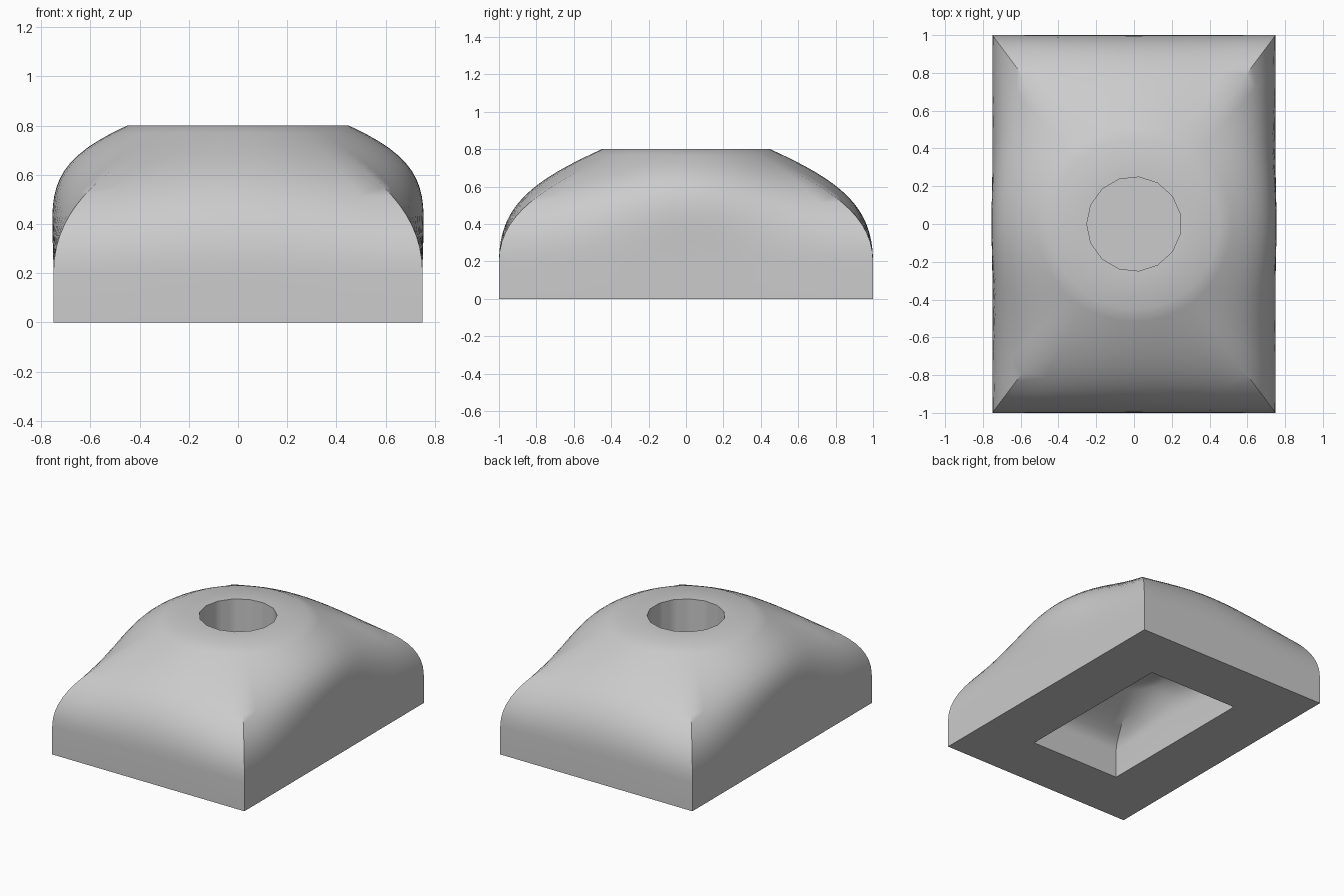
import bpy, bmesh, math

cube = bpy.data.objects.get("Cube")
if cube:
    bpy.data.objects.remove(cube, do_unlink=True)

HX, HY = 0.75, 1.0
STEPS = 60
HOLE_SIDES = 15
corner = math.atan2(HY, HX)
corners = [corner, math.pi - corner, math.pi + corner, 2 * math.pi - corner]

# Even angles, with the nearest ones moved onto the block's corners
angles = [2 * math.pi * i / STEPS for i in range(STEPS)]
for c in corners:
    angles[round(c * STEPS / (2 * math.pi))] = c


def rect_ring(hx, hy):
    ring = []
    for a in angles:
        k = min(HX / max(abs(math.cos(a)), 1e-9), HY / max(abs(math.sin(a)), 1e-9))
        ring.append((k * math.cos(a) * hx / HX, k * math.sin(a) * hy / HY))
    return ring


def circle_ring(r):
    return [(r * math.cos(a), r * math.sin(a)) for a in angles]


def polygon_ring(r, sides):
    step = 2 * math.pi / sides
    ring = []
    for a in angles:
        off = (a - math.pi) % step - step / 2
        k = r * math.cos(step / 2) / math.cos(off)
        ring.append((k * math.cos(a), k * math.sin(a)))
    return ring


def at(ring, z):
    return [(x, y, z) for x, y in ring]


def loft(low, high, z0, z1, rise, outward, slope, n):
    """Hermite blend: leaves the low ring vertically, meets the high ring at a slope."""
    rings = []
    for i in range(n + 1):
        t = i / n
        h01 = t * t * (3 - 2 * t)
        h10 = t * (1 - t) ** 2
        h11 = t * t * (t - 1)
        z = z0 + (z1 - z0) * h01 + rise * h10 + slope * h11
        rings.append([
            (p[0] + (q[0] - p[0]) * h01 - outward * math.cos(a) * h11,
             p[1] + (q[1] - p[1]) * h01 - outward * math.sin(a) * h11, z)
            for p, q, a in zip(low, high, angles)])
    return rings


outer, pocket = rect_ring(HX, HY), rect_ring(0.35, 0.6)
hole = polygon_ring(0.25, HOLE_SIDES)

# Underside pocket from its ceiling down, then the outer wall, dome and hole
rings = loft(pocket, circle_ring(0.2), 0.2, 0.42, 0.3, 0.3, 0.1, 8)[::-1]
rings += [at(pocket, 0), at(outer, 0)]
rings += loft(outer, circle_ring(0.45), 0.2, 0.8, 0.9, 1.1, 0.5, 16)
rings += [at(hole, 0.8), at(hole, 0.45)]

bm = bmesh.new()
loops = [[bm.verts.new(p) for p in ring] for ring in rings]
for a, b in zip(loops, loops[1:]):
    for i in range(STEPS):
        j = (i + 1) % STEPS
        bm.faces.new((a[i], a[j], b[j], b[i]))
bm.faces.new(loops[0][::-1])
bm.faces.new(loops[-1])
bmesh.ops.recalc_face_normals(bm, faces=bm.faces)

mesh = bpy.data.meshes.new("domed_block")
bm.to_mesh(mesh)
bm.free()
body = bpy.data.objects.new("domed_block", mesh)
bpy.context.collection.objects.link(body)

# Single grey material
grey = bpy.data.materials.new("light_grey")
grey.use_nodes = True
colour = (0.6, 0.6, 0.6, 1)
grey.diffuse_color = colour
grey.node_tree.nodes["Principled BSDF"].inputs["Base Color"].default_value = colour
mesh.materials.append(grey)

bpy.ops.object.select_all(action="DESELECT")
body.select_set(True)
bpy.context.view_layer.objects.active = body
bpy.ops.object.shade_smooth_by_angle(angle=math.radians(35))
